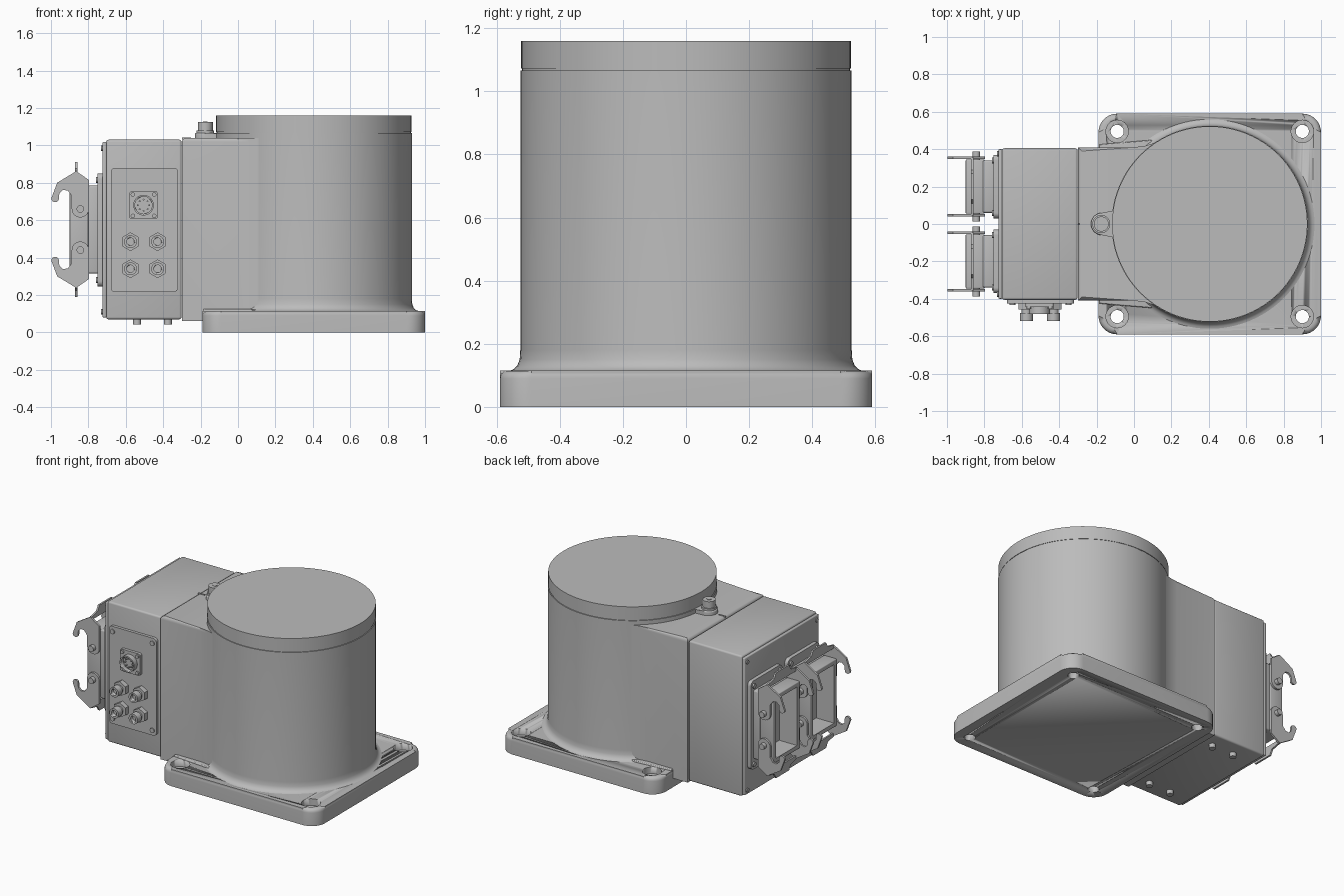
import bpy, bmesh, math
from mathutils import Matrix, Vector

cube = bpy.data.objects.get("Cube")
if cube:
    bpy.data.objects.remove(cube, do_unlink=True)

grey = bpy.data.materials.new("machine grey")
grey.use_nodes = True
COLOUR = (0.5, 0.5, 0.5, 1)
grey.diffuse_color = COLOUR
grey.node_tree.nodes["Principled BSDF"].inputs["Base Color"].default_value = COLOUR

AXES = {"X": Vector((1, 0, 0)), "Y": Vector((0, 1, 0)), "Z": Vector((0, 0, 1))}


def finish(name, bm, angle=32):
    bmesh.ops.recalc_face_normals(bm, faces=bm.faces)
    mesh = bpy.data.meshes.new(name)
    bm.to_mesh(mesh)
    bm.free()
    ob = bpy.data.objects.new(name, mesh)
    bpy.context.collection.objects.link(ob)
    mesh.materials.append(grey)
    bpy.ops.object.select_all(action='DESELECT')
    ob.select_set(True)
    bpy.context.view_layer.objects.active = ob
    bpy.ops.object.shade_smooth_by_angle(angle=math.radians(angle))
    return ob


def box(name, lo, hi, bevel=0.0):
    bm = bmesh.new()
    bmesh.ops.create_cube(bm, size=1)
    for v in bm.verts:
        v.co = [a + (b - a) * (c + 0.5) for a, b, c in zip(lo, hi, v.co)]
    if bevel:
        bmesh.ops.bevel(bm, geom=bm.edges[:], offset=bevel, segments=3,
                        profile=0.5, affect='EDGES')
    return finish(name, bm)


def cyl(name, centre, r, depth, axis="Z", n=32, r2=None):
    bm = bmesh.new()
    rot = AXES["Z"].rotation_difference(AXES[axis]).to_matrix().to_4x4()
    bmesh.ops.create_cone(bm, cap_ends=True, segments=n, radius1=r,
                          radius2=r if r2 is None else r2, depth=depth,
                          matrix=Matrix.Translation(centre) @ rot)
    return finish(name, bm)


def prism(name, pts, lo, hi, axis="Z", top_bevel=0.0):
    """Extrude a closed outline: (x, y) along z, (x, z) along y or (y, z) along x."""
    place = {"Z": lambda a, b, h: (a, b, h), "Y": lambda a, b, h: (a, h, b),
             "X": lambda a, b, h: (h, a, b)}[axis]
    bm = bmesh.new()
    rings = [[bm.verts.new(place(a, b, h)) for a, b in pts] for h in (lo, hi)]
    bm.faces.new(rings[0])
    top = bm.faces.new(rings[1])
    for i in range(len(pts)):
        j = (i + 1) % len(pts)
        bm.faces.new((rings[0][i], rings[0][j], rings[1][j], rings[1][i]))
    if top_bevel:
        bmesh.ops.bevel(bm, geom=list(top.edges), offset=top_bevel, segments=4,
                        profile=0.5, affect='EDGES')
    return finish(name, bm)


def lathe(name, profile, centre, n=96):
    bm = bmesh.new()
    verts = [bm.verts.new((r, 0, z)) for r, z in profile]
    edges = [bm.edges.new(p) for p in zip(verts, verts[1:])]
    bmesh.ops.spin(bm, geom=verts + edges, cent=(0, 0, 0), axis=(0, 0, 1),
                   angle=math.tau, steps=n)
    bmesh.ops.remove_doubles(bm, verts=bm.verts, dist=1e-5)
    bmesh.ops.translate(bm, verts=bm.verts, vec=centre)
    return finish(name, bm)


def arc(cx, cy, r, start, end, n=8):
    return [(cx + r * math.cos(math.radians(start + (end - start) * i / n)),
             cy + r * math.sin(math.radians(start + (end - start) * i / n)))
            for i in range(n + 1)]


def rounded(x0, x1, y0, y1, r):
    return (arc(x1 - r, y1 - r, r, 0, 90) + arc(x0 + r, y1 - r, r, 90, 180)
            + arc(x0 + r, y0 + r, r, 180, 270) + arc(x1 - r, y0 + r, r, 270, 360))


def cut(ob, cutters):
    for c in cutters:
        mod = ob.modifiers.new("cut", 'BOOLEAN')
        mod.operation, mod.solver, mod.object = 'DIFFERENCE', 'EXACT', c
        bpy.context.view_layer.objects.active = ob
        bpy.ops.object.modifier_apply(modifier=mod.name)
        bpy.data.objects.remove(c, do_unlink=True)


# Mounting plate with four counterbored holes
plate = prism("base_plate", rounded(-0.19, 1.0, -0.59, 0.59, 0.1), 0, 0.115, top_bevel=0.025)
cutters = []
for x in (-0.09, 0.9):
    for y in (-0.495, 0.495):
        cutters += [cyl("bore", (x, y, 0.13), 0.06, 0.12),
                    cyl("hole", (x, y, 0.05), 0.035, 0.3)]
cut(plate, cutters)

# Main drum with flared foot, seam and flat cap
lathe("drum", [(0, 0.1), (0.57, 0.1), (0.57, 0.113), (0.55, 0.117), (0.535, 0.13),
               (0.527, 0.15), (0.525, 0.18), (0.525, 1.066), (0.519, 1.066),
               (0.519, 1.072), (0.522, 1.072), (0.522, 1.16), (0, 1.16)], (0.405, 0, 0))

# Neck that blends into the drum
side = [(-0.3, 0.41), (0.0, 0.41), (0.06, 0.418), (0.12, 0.437), (0.18, 0.465), (0.24, 0.493), (0.4, 0.5)]
prism("neck", side + [(x, -y) for x, y in reversed(side)], 0.06, 1.038, top_bevel=0.02)
prism("neck_foot", [(-0.188, 0.425), (0.1, 0.45), (0.1, -0.45), (-0.188, -0.425)],
      0.1, 0.125, top_bevel=0.008)

# Plug on the neck with its boss
prism("plug_boss", arc(-0.17, 0, 0.06, 90, 270, 16) + [(-0.1, -0.065), (-0.04, -0.12),
      (-0.04, 0.12), (-0.1, 0.065)], 1.03, 1.066, top_bevel=0.008)
cyl("plug", (-0.175, 0, 1.09), 0.04, 0.07)
cyl("plug_collar", (-0.175, 0, 1.07), 0.048, 0.02)
cyl("plug_tip", (-0.175, 0, 1.125), 0.015, 0.006, n=6)
box("neck_mark", (-0.3, -0.004, 1.03), (-0.25, 0.004, 1.042))

# Electrical box and its end cover
box("electrical_box", (-0.705, -0.405, 0.07), (-0.302, 0.405, 1.03), 0.012)
box("end_cover", (-0.725, -0.4, 0.08), (-0.703, 0.4, 1.018), 0.006)
for y in (-0.375, 0.375):
    for z in (0.11, 0.985):
        cyl("cover_screw", (-0.727, y, z), 0.014, 0.01, "X", 16)
for x in (-0.54, -0.375):
    for y in (-0.3, 0.3):
        cyl("bottom_screw", (x, y, 0.06), 0.021, 0.035, n=20)

# Front connection panel
prism("front_panel", rounded(-0.68, -0.32, 0.215, 0.88, 0.025), -0.425, -0.4, "Y")
for x in (-0.65, -0.35):
    for z in (0.25, 0.845):
        cyl("panel_screw", (x, -0.427, z), 0.016, 0.01, "Y", 16)

# Square socket with round pin insert
prism("socket_flange", rounded(-0.58, -0.43, 0.605, 0.755, 0.012), -0.445, -0.42, "Y")
shell = cyl("socket_shell", (-0.505, -0.455, 0.68), 0.055, 0.05, "Y")
cut(shell, [cyl("socket_bore", (-0.505, -0.475, 0.68), 0.046, 0.05, "Y")])
for i in range(8):
    a = math.tau * i / 8
    cyl("socket_pin", (-0.505 + 0.03 * math.cos(a), -0.455, 0.68 + 0.03 * math.sin(a)),
        0.005, 0.02, "Y", 8)
for x in (-0.562, -0.448):
    for z in (0.623, 0.737):
        cyl("socket_screw", (x, -0.448, z), 0.012, 0.012, "Y", 12)

# Four hose fittings
for x in (-0.575, -0.43):
    for z in (0.34, 0.485):
        cyl("fitting_nut", (x, -0.44, z), 0.05, 0.035, "Y", 6)
        cyl("fitting_neck", (x, -0.47, z), 0.026, 0.05, "Y")
        head = cyl("fitting_head", (x, -0.497, z), 0.034, 0.044, "Y")
        cut(head, [cyl("fitting_bore", (x, -0.51, z), 0.02, 0.05, "Y", 20)])

# Hooked locking lever outline, upper one; the lower is its mirror
MID = 0.55
hook = ([(-0.797, 0.66), (-0.797, 0.815), (-0.865, 0.862), (-0.967, 0.8)]
        + arc(-0.977, 0.717, 0.021, 180, 330, 6)
        + [(-0.955, 0.745), (-0.935, 0.762), (-0.91, 0.758), (-0.889, 0.73)]
        + arc(-0.843, 0.66, 0.046, 180, 360, 10)[:-1])

# Two open plug housings, each with a pair of locking levers
for y in (-0.2, 0.2):
    prism("housing_flange", rounded(y - 0.17, y + 0.17, 0.245, 0.85, 0.03), -0.75, -0.72, "X")
    base = box("housing_base", (-0.81, y - 0.14, 0.315), (-0.74, y + 0.14, 0.785), 0.01)
    frame = box("housing_frame", (-0.9, y - 0.145, 0.32), (-0.8, y + 0.145, 0.78), 0.006)
    for part in (base, frame):
        cut(part, [box("housing_opening", (-1, y - 0.115, 0.35), (-0.765, y + 0.115, 0.75))])
    for z in (0.28, 0.815):
        for dy in (-0.14, 0.14):
            cyl("flange_screw", (-0.753, y + dy, z), 0.016, 0.014, "X", 16)
    for s in (1, -1):
        outline = [(x, MID + s * (z - MID)) for x, z in hook]
        for d in (-1, 1):
            wall = y + d * 0.154
            prism("locking_lever", outline, wall - 0.007, wall + 0.007, "Y")
            cyl("lever_pivot", (-0.843, y + d * 0.165, MID + s * 0.11), 0.02, 0.045, "Y", 20)
        # Bridge and grip tab joining the two levers
        tab = [(y + a, MID + s * b) for a, b in
               [(-0.155, 0.29), (0.155, 0.29), (0.155, 0.312), (0.09, 0.325), (0.07, 0.36),
                (-0.07, 0.36), (-0.09, 0.325), (-0.155, 0.312)]]
        prism("lever_grip", tab, -0.871, -0.859, "X")
